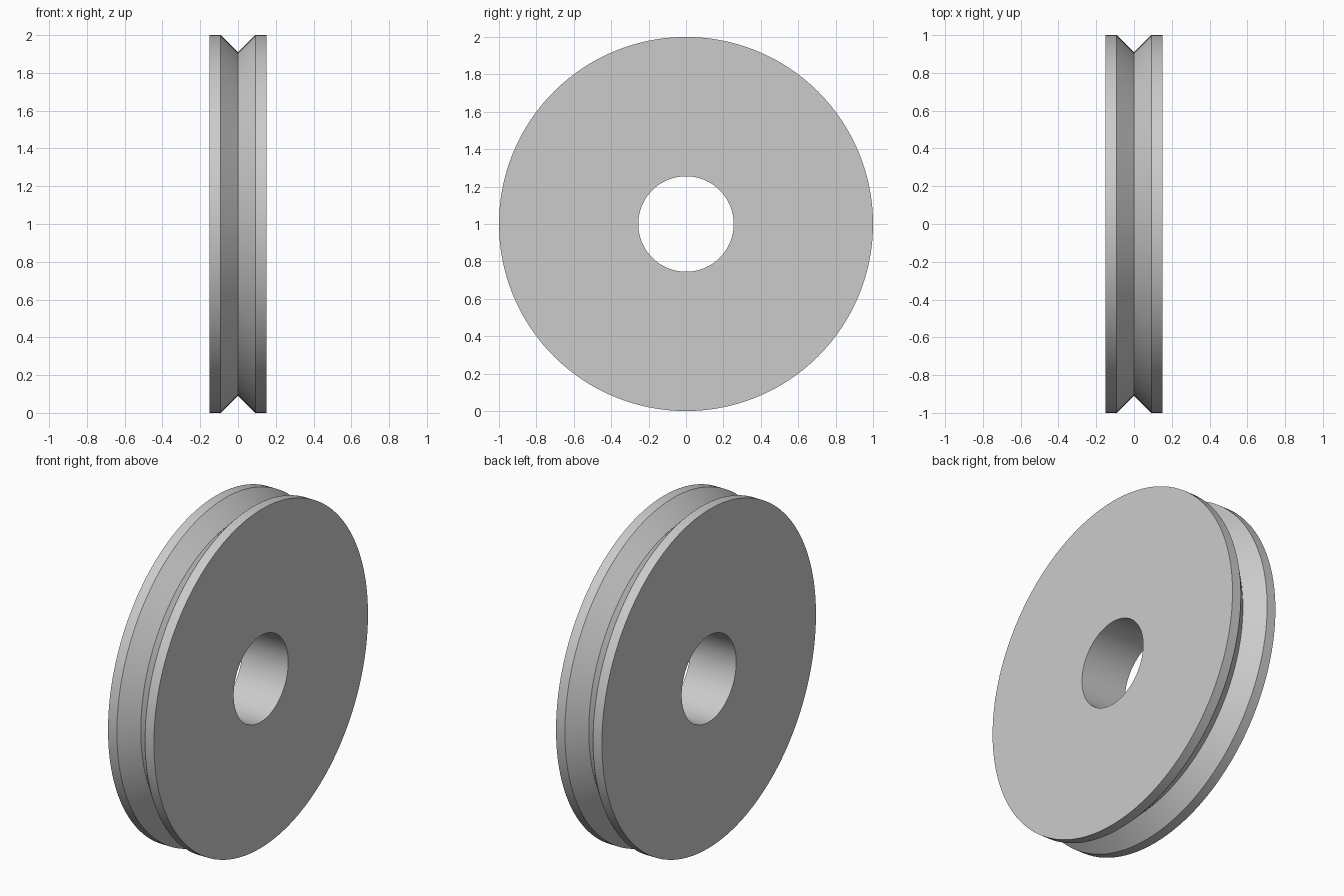
import bpy, bmesh, math
from mathutils import Vector

cube = bpy.data.objects.get("Cube")
if cube:
    bpy.data.objects.remove(cube, do_unlink=True)

# Plain grey material
grey = bpy.data.materials.new("light_grey")
grey.use_nodes = True
colour = (0.6, 0.6, 0.6, 1.0)
grey.diffuse_color = colour
grey.node_tree.nodes["Principled BSDF"].inputs["Base Color"].default_value = colour

# Closed cross-section (x, radius): bore, side faces, rim with V groove
WIDTH, BORE, GROOVE, DEPTH = 0.15, 0.255, 0.092, 0.092
profile = [(-WIDTH, BORE), (-WIDTH, 1), (-GROOVE, 1), (0, 1 - DEPTH),
           (GROOVE, 1), (WIDTH, 1), (WIDTH, BORE)]

# Revolve the section around the x axis
bm = bmesh.new()
verts = [bm.verts.new((x, 0, r)) for x, r in profile]
edges = [bm.edges.new((v, verts[(i + 1) % len(verts)])) for i, v in enumerate(verts)]
bmesh.ops.spin(bm, geom=verts + edges, cent=(0, 0, 0), axis=(1, 0, 0),
               angle=math.tau, steps=128, use_merge=True)
bmesh.ops.remove_doubles(bm, verts=bm.verts, dist=1e-5)
bmesh.ops.recalc_face_normals(bm, faces=bm.faces)
bmesh.ops.translate(bm, verts=bm.verts, vec=Vector((0, 0, 1)))

mesh = bpy.data.meshes.new("grooved_wheel")
bm.to_mesh(mesh)
bm.free()
mesh.materials.append(grey)
wheel = bpy.data.objects.new("grooved_wheel", mesh)
bpy.context.collection.objects.link(wheel)

# Smooth curved walls, crisp rims
bpy.ops.object.select_all(action='DESELECT')
wheel.select_set(True)
bpy.context.view_layer.objects.active = wheel
bpy.ops.object.shade_smooth_by_angle(angle=math.radians(30))
